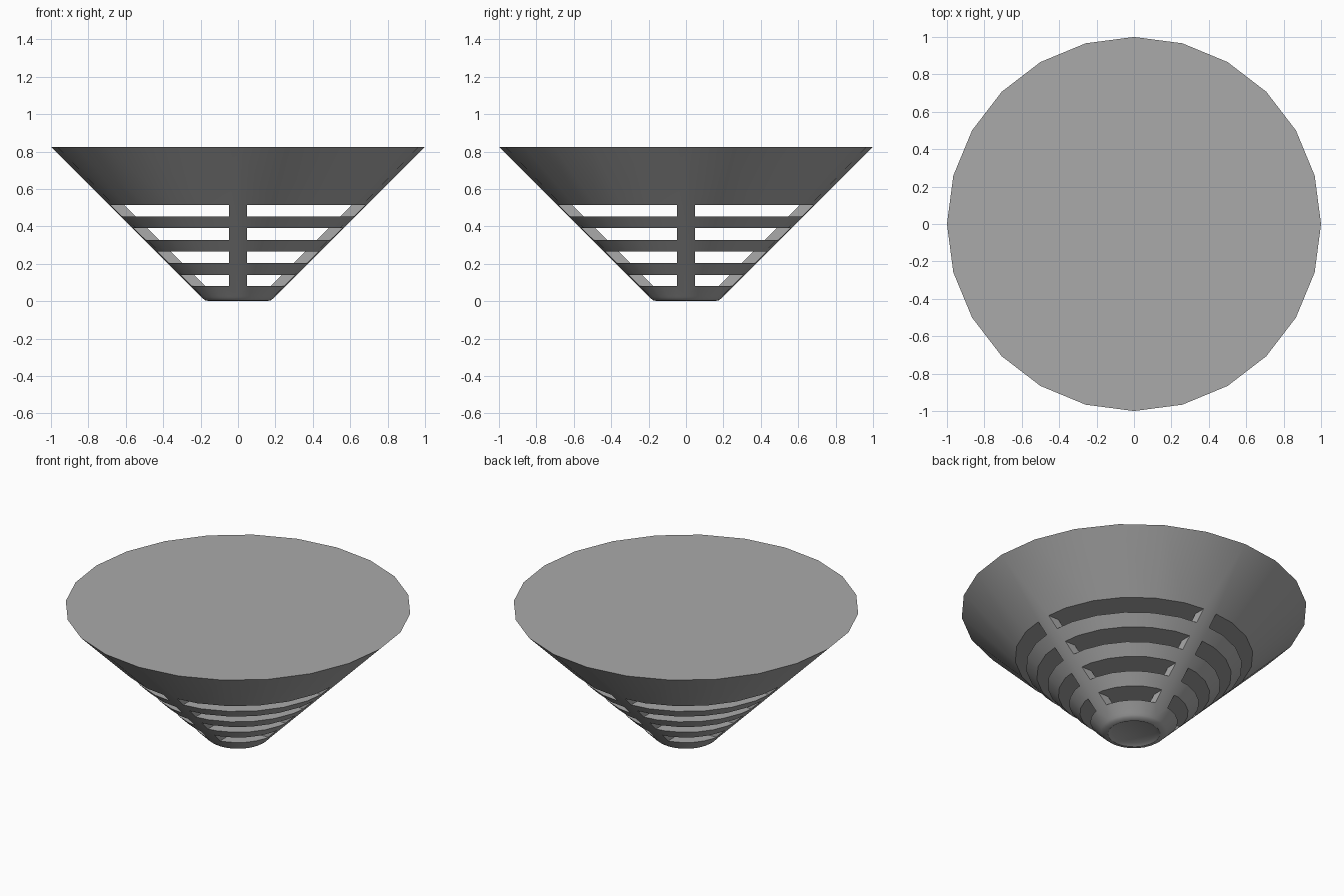
import bpy, bmesh
from math import radians
from mathutils import Matrix

SIDES = 24
RIB_HALF = 0.047
RIB_DEPTH = 0.08
SLOTS = [(0.08, 0.14), (0.203, 0.265), (0.327, 0.39), (0.452, 0.515)]

if "Cube" in bpy.data.objects:
    bpy.data.objects.remove(bpy.data.objects["Cube"])

grey = bpy.data.materials.new("mid grey")
grey.use_nodes = True
grey.diffuse_color = (0.4, 0.4, 0.4, 1)
grey.node_tree.nodes["Principled BSDF"].inputs["Base Color"].default_value = (0.4, 0.4, 0.4, 1)


def add_object(name, bm):
    bmesh.ops.recalc_face_normals(bm, faces=bm.faces)
    mesh = bpy.data.meshes.new(name)
    bm.to_mesh(mesh)
    bm.free()
    obj = bpy.data.objects.new(name, mesh)
    bpy.context.collection.objects.link(obj)
    mesh.materials.append(grey)
    return obj


def wall_radius(z):
    return z + 0.175


# Conical body: rounded foot with a shallow dish, straight wall, flat lid
profile = [(0.125, 0.012), (0.15, 0), (0.175, 0.004), (0.19, 0.016), (0.2, 0.027), (1, 0.825)]
bm = bmesh.new()
rings = []
for r, z in profile:
    ring = bmesh.ops.create_circle(bm, segments=SIDES, radius=r,
                                   matrix=Matrix.Translation((0, 0, z)))["verts"]
    # start each ring on the x axis so corners meet the ribs
    bmesh.ops.rotate(bm, verts=ring, matrix=Matrix.Rotation(0, 3, 'Z'))
    rings.append(ring)
for low, high in zip(rings, rings[1:]):
    for i in range(SIDES):
        j = (i + 1) % SIDES
        bm.faces.new((low[i], low[j], high[j], high[i]))
bm.faces.new(rings[0])
bm.faces.new(rings[-1])
body = add_object("slotted_cone", bm)


# Slot cutters: slabs notched on four sides to leave the ribs standing
def slab_outline(z):
    inner, w, big = wall_radius(z) - RIB_DEPTH, RIB_HALF, 1.2
    corner = [(inner, w), (big, w), (big, big), (w, big), (w, inner)]
    points = []
    for _ in range(4):
        points += corner
        corner = [(-y, x) for x, y in corner]
    return [(x, y, z) for x, y in points]


bpy.context.view_layer.objects.active = body
for bottom, top in SLOTS:
    bm = bmesh.new()
    low = [bm.verts.new(p) for p in slab_outline(bottom)]
    high = [bm.verts.new(p) for p in slab_outline(top)]
    bm.faces.new(low)
    bm.faces.new(high)
    for i in range(len(low)):
        j = (i + 1) % len(low)
        bm.faces.new((low[i], low[j], high[j], high[i]))
    cutter = add_object("slot_cutter", bm)
    cutter.hide_render = True
    cut = body.modifiers.new("slot", 'BOOLEAN')
    cut.operation = 'DIFFERENCE'
    cut.solver = 'EXACT'
    cut.object = cutter
    bpy.ops.object.modifier_apply(modifier=cut.name)
    bpy.data.objects.remove(cutter)

# Smooth wall with crisp slot edges
bpy.ops.object.select_all(action='DESELECT')
body.select_set(True)
bpy.ops.object.shade_smooth_by_angle(angle=radians(30))
